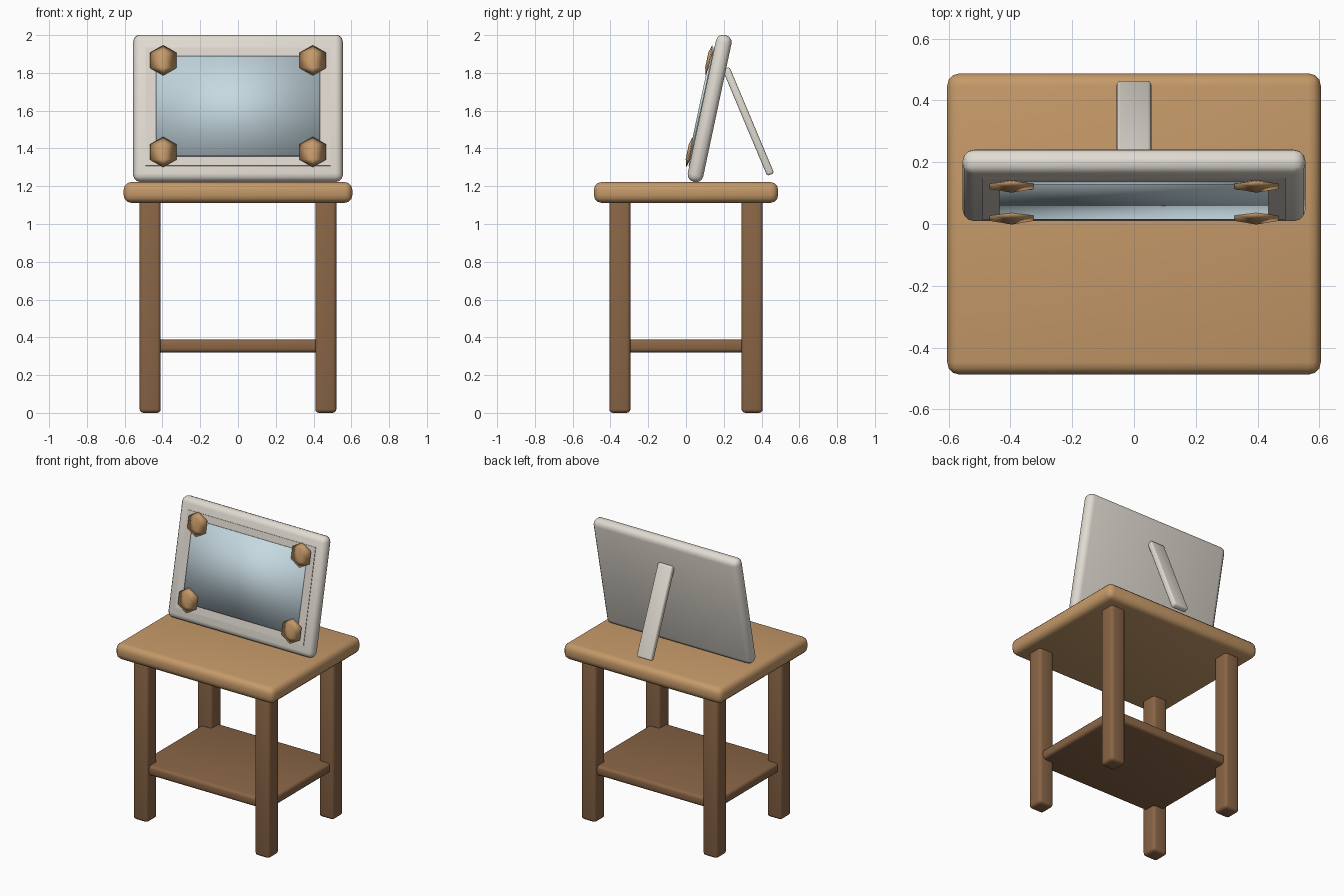
import bpy, math
from mathutils import Matrix, Vector

if "Cube" in bpy.data.objects:
    bpy.data.objects.remove(bpy.data.objects["Cube"])


def material(name, rgb):
    m = bpy.data.materials.new(name)
    m.diffuse_color = (*rgb, 1)
    m.use_nodes = True
    m.node_tree.nodes["Principled BSDF"].inputs["Base Color"].default_value = m.diffuse_color
    return m


TAN = material("light wood", (0.56, 0.32, 0.14))
BROWN = material("dark wood", (0.25, 0.13, 0.06))
CREAM = material("cream frame", (0.75, 0.71, 0.64))
MAT = material("warm mat", (0.73, 0.67, 0.61))
GLASS = material("pale blue glass", (0.56, 0.69, 0.75))


def finish(ob, name, mat, place, angle=None):
    ob.name = name
    ob.data.materials.append(mat)
    ob.matrix_world = place
    if angle is None:
        bpy.ops.object.shade_smooth()
    else:
        bpy.ops.object.shade_smooth_by_angle(angle=math.radians(angle))
    return ob


def box(name, size, place, mat, bevel=0.0, segments=3, angle=40):
    bpy.ops.mesh.primitive_cube_add(size=1)
    ob = bpy.context.object
    ob.data.transform(Matrix.Diagonal((*size, 1)))
    if bevel:
        mod = ob.modifiers.new("rounded edges", 'BEVEL')
        mod.width = bevel
        mod.segments = segments
        bpy.ops.object.modifier_apply(modifier=mod.name)
    return finish(ob, name, mat, place, angle)


def at(x, y, z):
    return Matrix.Translation(Vector((x, y, z)))


# Table
box("table_top", (1.21, 0.975, 0.11), at(0, 0, 1.167), TAN, 0.04)
for sx, side in ((-1, "left"), (1, "right")):
    for sy, end in ((-1, "front"), (1, "back")):
        box(f"{end}_{side}_leg", (0.112, 0.112, 1.13),
            at(sx * 0.465, sy * 0.35, 0.565), BROWN, 0.02)
box("lower_shelf", (0.99, 0.77, 0.068), at(0, 0, 0.354), BROWN, 0.02)

# Picture frame, leaning back
lean = at(0, 0.125, 1.612) @ Matrix.Rotation(math.radians(-12), 4, 'X')
box("frame_body", (1.11, 0.084, 0.795), lean, CREAM, 0.038)
box("frame_mat", (0.98, 0.012, 0.64), lean @ at(0, -0.04, 0), MAT)
box("glass_panel", (0.87, 0.02, 0.542), lean @ at(0, -0.046, 0.002), GLASS, angle=None)

# Diamond corner studs
for sx, side in ((-1, "left"), (1, "right")):
    for sz, end in ((-1, "lower"), (1, "upper")):
        bpy.ops.mesh.primitive_uv_sphere_add(segments=4, ring_count=2, radius=1)
        ob = bpy.context.object
        ob.data.transform(Matrix.Diagonal((0.082, 0.014, 0.082, 1)))
        finish(ob, f"{end}_{side}_stud", TAN,
               lean @ at(sx * 0.396, -0.056, sz * 0.248))

# Back strut
strut = at(0, 0.33, 1.543) @ Matrix.Rotation(math.radians(22.8), 4, 'X')
box("back_strut", (0.112, 0.04, 0.61), strut, CREAM, 0.012)
